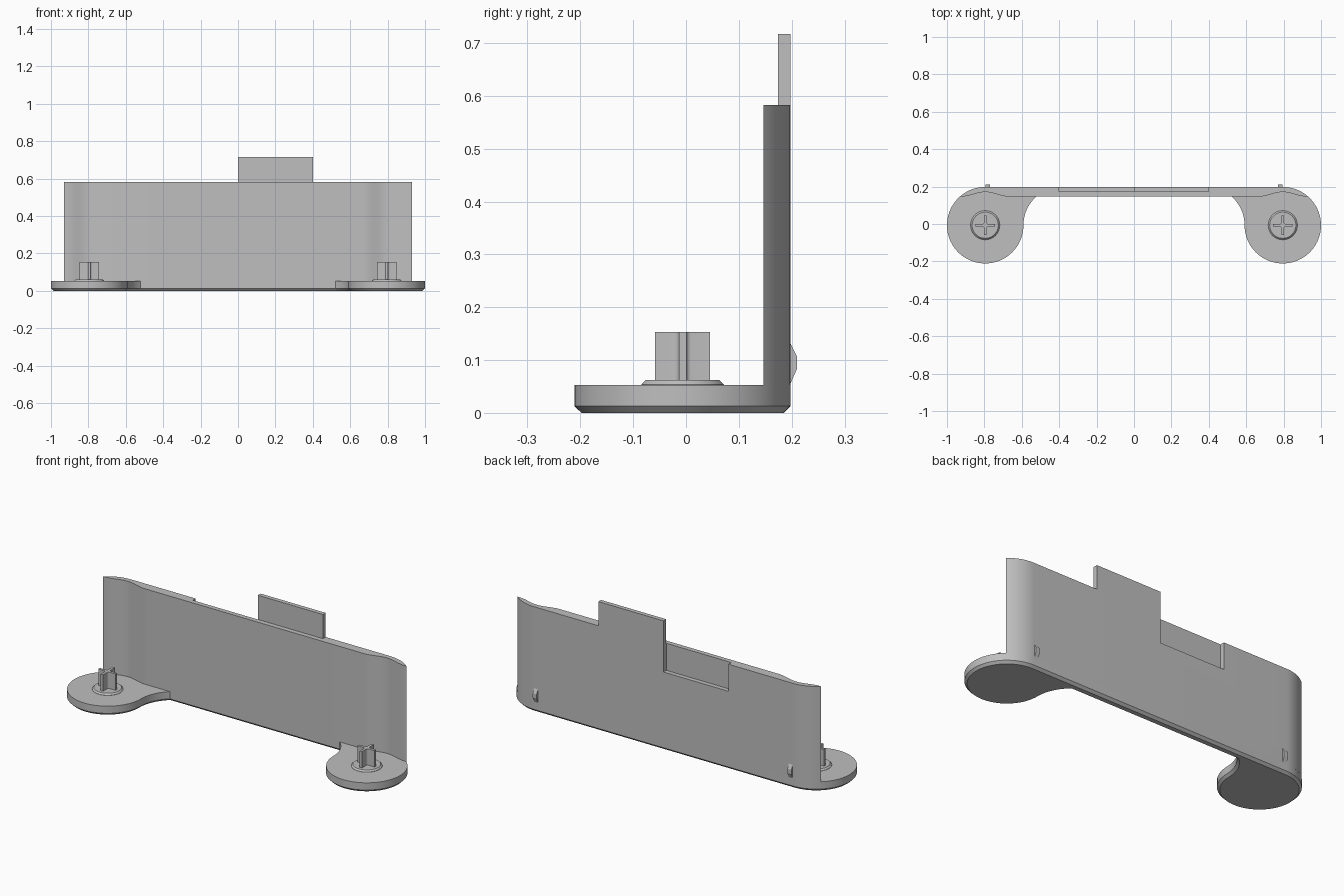
import bpy
import bmesh
from math import sin, cos, pi, radians, asin, degrees
from mathutils import Matrix

cube = bpy.data.objects.get("Cube")
if cube:
    bpy.data.objects.remove(cube, do_unlink=True)

grey = bpy.data.materials.new("plain grey")
grey.use_nodes = True
grey.diffuse_color = (0.52, 0.52, 0.52, 1)
for node in grey.node_tree.nodes:
    if node.type == 'BSDF_PRINCIPLED':
        node.inputs["Base Color"].default_value = grey.diffuse_color

# Main sizes
PX, PY, R = 0.7955, -0.0065, 0.2045     # pad centre and radius
FRONT, BACK = 0.147, PY + R             # wall faces
BASE, TOP = 0.053, 0.583                # base and wall heights
BEND = degrees(asin((FRONT - PY) / R))  # where the pad edge meets the wall


def arc(cx, cy, r, start, end, n):
    angles = [radians(start + (end - start) * i / n) for i in range(n + 1)]
    return [(cx + r * cos(a), cy + r * sin(a)) for a in angles]


def mirrored(half):
    return half + [(-x, y) for x, y in reversed(half)]


def prism(name, outline, low, high, chamfer=0, chamfer_z=None, along_x=False):
    """Extrude an outline, optionally chamfering the rim at one end."""
    bm = bmesh.new()
    face = bm.faces.new([bm.verts.new((x, y, low)) for x, y in outline])
    out = bmesh.ops.extrude_face_region(bm, geom=[face], use_keep_orig=True)
    top = [v for v in out["geom"] if isinstance(v, bmesh.types.BMVert)]
    bmesh.ops.translate(bm, verts=top, vec=(0, 0, high - low))
    bmesh.ops.recalc_face_normals(bm, faces=bm.faces)
    if chamfer:
        rim = [e for e in bm.edges
               if all(abs(v.co.z - chamfer_z) < 1e-5 for v in e.verts)]
        bmesh.ops.bevel(bm, geom=rim, offset=chamfer, segments=1,
                        profile=0.5, affect='EDGES')
    if along_x:
        turn = Matrix(((0, 0, 1), (1, 0, 0), (0, 1, 0)))
        bmesh.ops.transform(bm, matrix=turn.to_4x4(), verts=bm.verts)
    mesh = bpy.data.meshes.new(name)
    bm.to_mesh(mesh)
    bm.free()
    mesh.materials.append(grey)
    obj = bpy.data.objects.new(name, mesh)
    bpy.context.collection.objects.link(obj)
    return obj


def rectangle(x0, x1, y0, y1):
    return [(x0, y0), (x1, y0), (x1, y1), (x0, y1)]


def activate(obj):
    bpy.ops.object.select_all(action='DESELECT')
    obj.select_set(True)
    bpy.context.view_layer.objects.active = obj


# Base: two round pads flowing into a narrow strip, chamfered underneath
pad = arc(PX, PY, R, 90, -180, 54)
fillet = arc(PX - 2 * R, PY, R, 0, BEND, 12)
base = prism("base_plate", mirrored(pad + fillet[1:]), 0, BASE, 0.013, 0)

# Wall: rounded outer ends, shallow scallops behind the posts
scallop = []
for i in range(21):
    u = 0.125 * (1 - i / 10)
    scallop.append((PX + u, FRONT + 0.024 * cos(pi * u / 0.25) ** 2))
ends = arc(PX, PY, R, 90, BEND, 12)
wall = prism("back_wall", mirrored(ends + scallop), BASE, TOP)

# Notch in the rear of the wall's top edge
cutter = prism("notch_cutter", rectangle(-0.4, 0, 0.173, 0.3), 0.433, 0.8)
cutter.hide_render = True
cut = wall.modifiers.new("notch", 'BOOLEAN')
cut.operation = 'DIFFERENCE'
cut.solver = 'EXACT'
cut.object = cutter
activate(wall)
bpy.ops.object.modifier_apply(modifier=cut.name)
bpy.data.objects.remove(cutter, do_unlink=True)

# Tab standing on the wall beside the notch
prism("top_tab", rectangle(0, 0.4, 0.174, BACK), TOP, 0.717)

# Cross-shaped posts on chamfered bosses, and small catches on the back
smooth = [base, wall]
ARM, HALF, ROOT = 0.052, 0.007, 0.009
for side, label in ((1, "left"), (-1, "right")):
    cx = side * PX
    boss = prism(label + "_boss", arc(cx, PY, 0.078, 0, 352.5, 47),
                 BASE, 0.062, 0.008, 0.062)
    cross = []
    for q in range(4):
        c, s = cos(q * pi / 2), sin(q * pi / 2)
        corner = HALF + ROOT
        arm = [(ARM, -HALF), (ARM, HALF)]
        arm += arc(corner, corner, ROOT, 270, 180, 4)
        cross += [(cx + x * c - y * s, PY + x * s + y * c) for x, y in arm]
    post = prism(label + "_cross_post", cross, 0.062, 0.153)
    catch = [(BACK, 0.056), (0.21, 0.083), (0.21, 0.107), (BACK, 0.131)]
    mid = side * 0.782
    prism(label + "_catch", catch, mid - 0.012, mid + 0.012, along_x=True)
    smooth += [boss, post]

for obj in smooth:
    activate(obj)
    bpy.ops.object.shade_smooth_by_angle(angle=radians(30))
